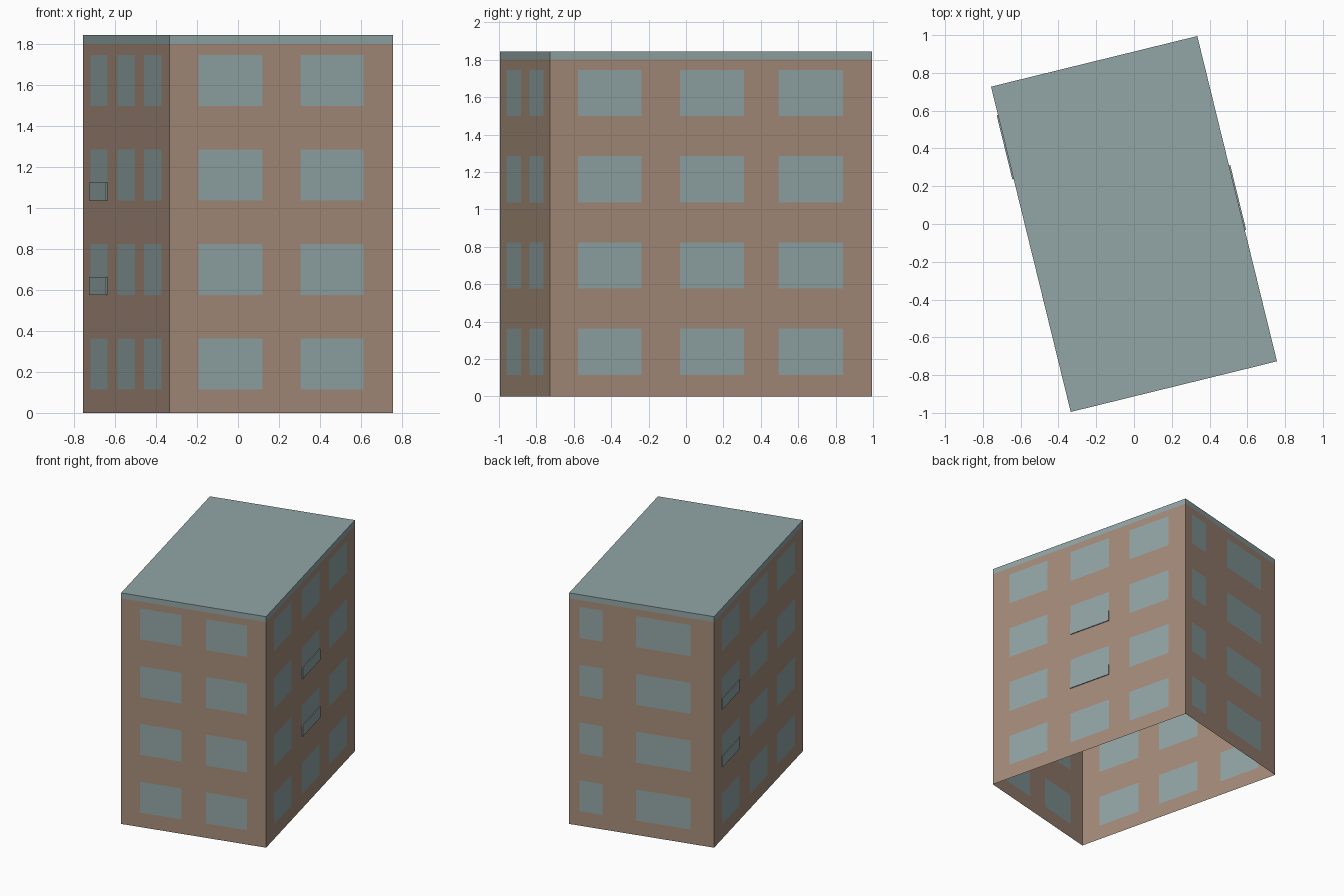
import bpy
import bmesh
from mathutils import Vector

if "Cube" in bpy.data.objects:
    bpy.data.objects.remove(bpy.data.objects["Cube"])


def material(name, rgb):
    mat = bpy.data.materials.new(name)
    mat.use_nodes = True
    color = (*rgb, 1)
    mat.diffuse_color = color
    mat.node_tree.nodes["Principled BSDF"].inputs["Base Color"].default_value = color
    return mat


WALL = material("brown wall", (0.375, 0.262, 0.195))
GLASS = material("grey teal", (0.287, 0.376, 0.376))

# Footprint corners, counterclockwise from the front right-hand corner
A, B = Vector((-0.335, -0.995, 0)), Vector((0.757, -0.727, 0))
CORNERS = [A, B, -A, -B]
WALL_TOP, ROOF_TOP = 1.8, 1.843
FLOOR_STEP, SILL, WINDOW_HEIGHT = 0.461, 0.115, 0.247

# Window spans along each facade, as fractions of its length
SIDE = [(0.087, 0.284), (0.403, 0.602), (0.71, 0.91)]
FRONT = [(0.131, 0.416), (0.586, 0.868)]
BACK = [(0.07, 0.23), (0.463, 0.839)]
FACADES = [FRONT, SIDE, BACK, SIDE]
FLOORS = [(SILL + i * FLOOR_STEP, SILL + i * FLOOR_STEP + WINDOW_HEIGHT) for i in range(4)]


def make_object(name, bm, materials):
    mesh = bpy.data.meshes.new(name)
    bm.to_mesh(mesh)
    bm.free()
    for mat in materials:
        mesh.materials.append(mat)
    obj = bpy.data.objects.new(name, mesh)
    bpy.context.collection.objects.link(obj)
    return obj


def cuts(spans, end):
    return [0] + [value for span in spans for value in span] + [end]


def prism(name, outline, z0, z1, mat):
    bm = bmesh.new()
    base = bm.faces.new([bm.verts.new((p.x, p.y, z0)) for p in outline])
    top = bmesh.ops.extrude_face_region(bm, geom=[base])["geom"]
    verts = [v for v in top if isinstance(v, bmesh.types.BMVert)]
    bmesh.ops.translate(bm, verts=verts, vec=(0, 0, z1 - z0))
    bmesh.ops.recalc_face_normals(bm, faces=bm.faces)
    return make_object(name, bm, [mat])


# Open-bottomed walls: every odd row and column crossing is a window
bm = bmesh.new()
for side, spans in enumerate(FACADES):
    start, end = CORNERS[side], CORNERS[(side + 1) % 4]
    us, zs = cuts(spans, 1), cuts(FLOORS, WALL_TOP)
    grid = [[bm.verts.new(start.lerp(end, u) + Vector((0, 0, z))) for z in zs] for u in us]
    for i in range(len(us) - 1):
        for j in range(len(zs) - 1):
            face = bm.faces.new((grid[i][j], grid[i + 1][j], grid[i + 1][j + 1], grid[i][j + 1]))
            face.material_index = int(i % 2 == 1 and j % 2 == 1)
bmesh.ops.remove_doubles(bm, verts=bm.verts, dist=0.0001)
make_object("walls", bm, [WALL, GLASS])

# Flat roof slab
prism("roof", CORNERS, WALL_TOP, ROOF_TOP, GLASS)

# Thin balcony panels on the two middle floors of both long sides
for name, side, column in (("left_balcony", 1, 1), ("right_balcony", 3, 0)):
    start, end = CORNERS[side], CORNERS[(side + 1) % 4]
    outward = (end - start).cross(Vector((0, 0, 1))).normalized() * 0.007
    p, q = [start.lerp(end, u) for u in SIDE[column]]
    for floor in (1, 2):
        z = FLOORS[floor][0]
        prism(f"{name}_{floor}", [p, p + outward, q + outward, q], z, z + 0.087, GLASS)
